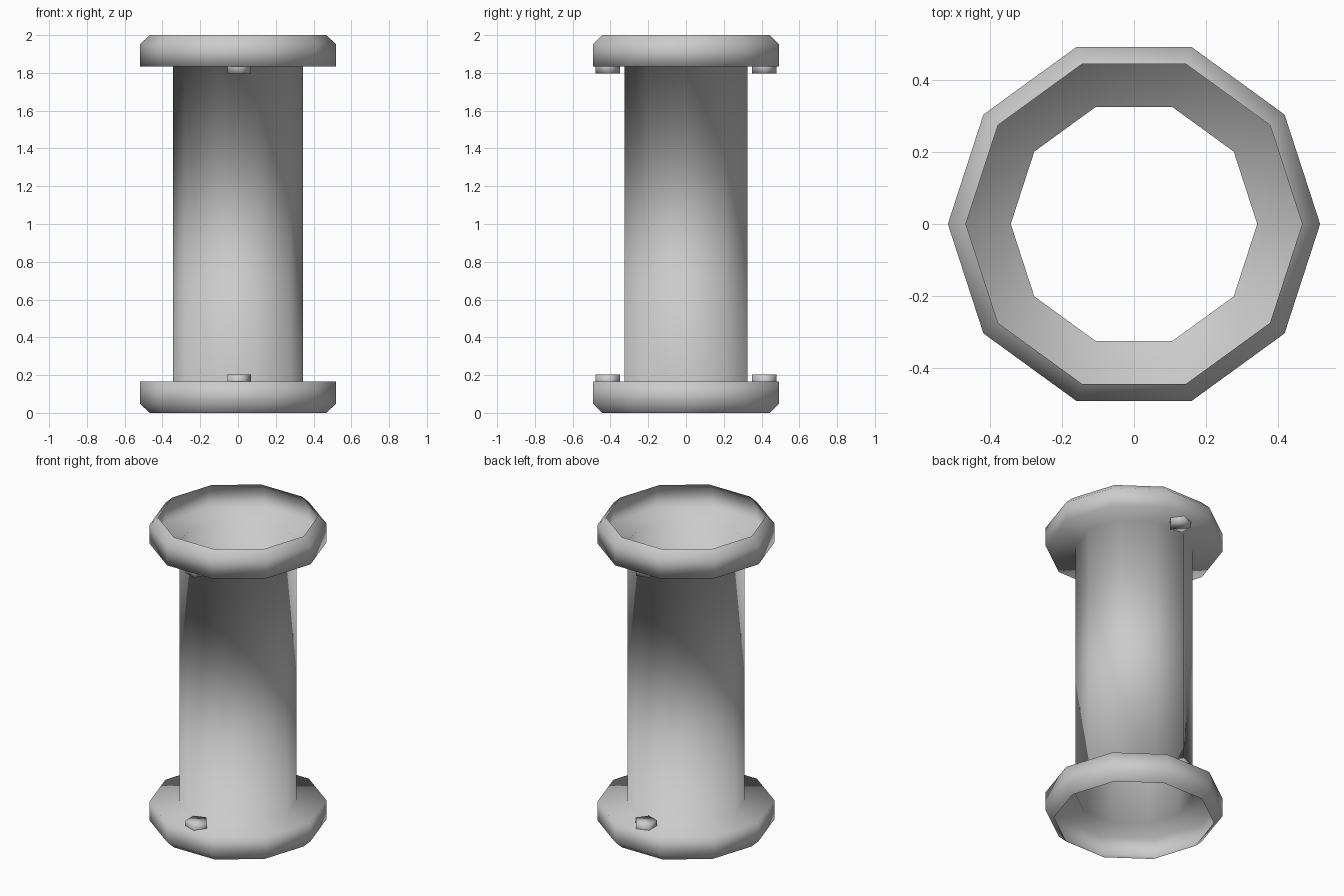
import bpy, bmesh, math

if "Cube" in bpy.data.objects:
    bpy.data.objects.remove(bpy.data.objects["Cube"])

SIDES = 10


def ring(bm, r, z, n, cx=0.0, cy=0.0):
    return [bm.verts.new((cx + r * math.cos(2 * math.pi * i / n),
                          cy + r * math.sin(2 * math.pi * i / n), z))
            for i in range(n)]


def bridge(bm, a, b):
    n = len(a)
    for i in range(n):
        j = (i + 1) % n
        bm.faces.new((a[i], a[j], b[j], b[i]))


def finish(bm, name):
    for f in bm.faces:
        f.smooth = True
    mesh = bpy.data.meshes.new(name)
    bm.to_mesh(mesh)
    bm.free()
    ob = bpy.data.objects.new(name, mesh)
    bpy.context.collection.objects.link(ob)
    return ob


# Pipe and both flanges: one open, thin shell turned from a mirrored profile
half = [(0.468, 0.0), (0.518, 0.048), (0.518, 0.167), (0.343, 0.167)]
profile = half + [(r, 2.0 - z) for r, z in reversed(half)]
bm = bmesh.new()
rings = [ring(bm, r, z, SIDES) for r, z in profile]
for a, b in zip(rings, rings[1:]):
    bridge(bm, a, b)
finish(bm, "flanged_pipe")

# Five-sided bolt heads on the inner side of each flange
for level, z0, z1 in (("lower", 0.167, 0.202), ("upper", 1.833, 1.798)):
    for side, y in (("front", -0.415), ("back", 0.415)):
        bm = bmesh.new()
        base = ring(bm, 0.068, z0, 5, 0.0, y)
        tip = ring(bm, 0.068, z1, 5, 0.0, y)
        bridge(bm, base, tip)
        bm.faces.new(tip)
        bmesh.ops.recalc_face_normals(bm, faces=bm.faces[:])
        finish(bm, f"{level}_{side}_bolt")
